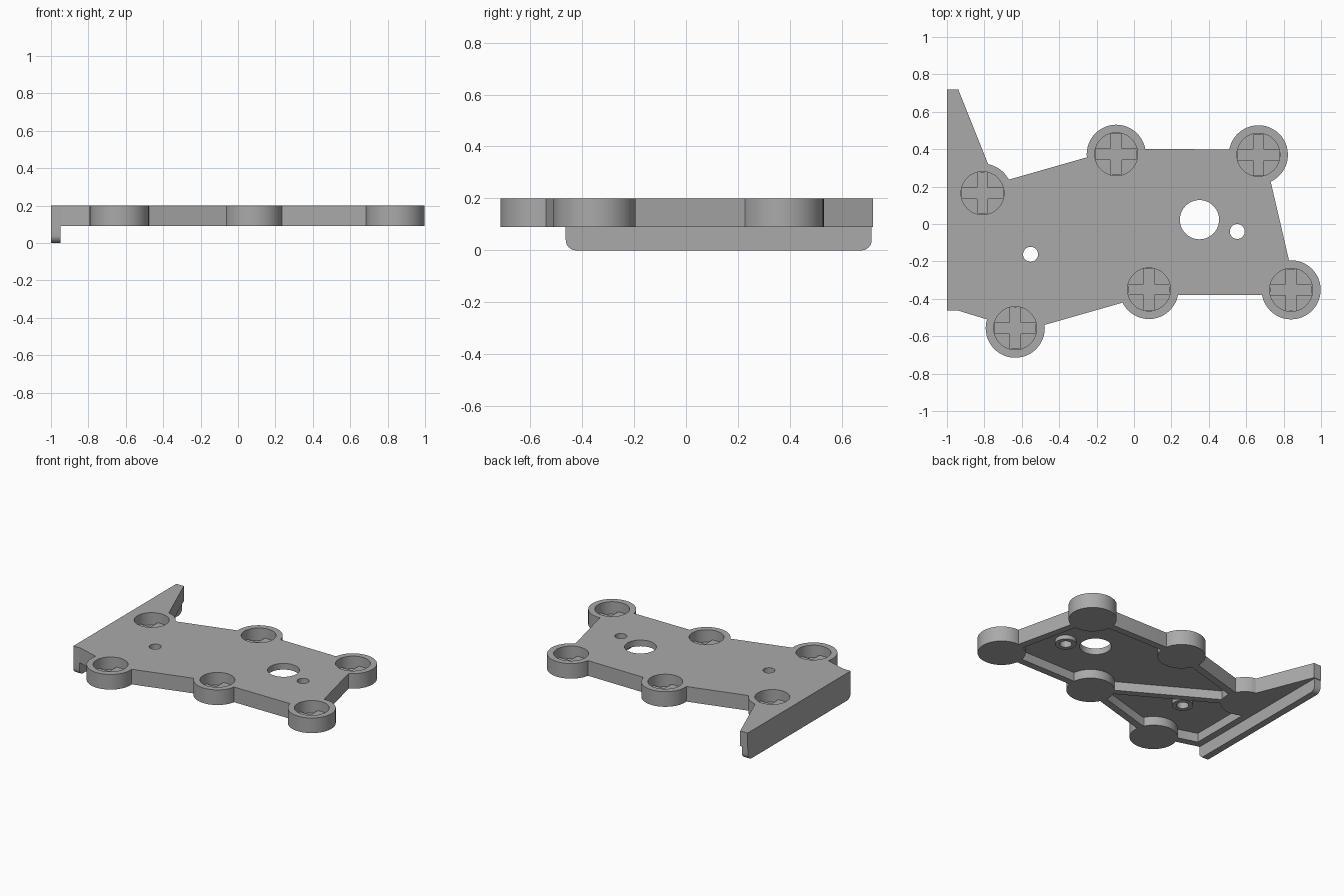
import bpy, bmesh, math
from mathutils import Vector

old = bpy.data.objects.get("Cube")
if old:
    bpy.data.objects.remove(old, do_unlink=True)

TOP, BASE, ROOF, FLOOR = 0.2, 0.09, 0.155, 0.11
BOSS_R, POCKET_R = 0.158, 0.115
BOSSES = [(-0.81, 0.165), (-0.095, 0.373), (0.665, 0.37),
          (0.84, -0.352), (0.08, -0.35), (-0.635, -0.557)]

grey = bpy.data.materials.new("plain grey")
grey.use_nodes = True
grey.diffuse_color = (0.4, 0.4, 0.4, 1)
grey.node_tree.nodes["Principled BSDF"].inputs["Base Color"].default_value = (0.4, 0.4, 0.4, 1)


def prism(name, points, low, high, axis="z"):
    """Extrude a closed outline along z, or along x for a (y, z) outline."""
    def place(a, b, h):
        return (a, b, h) if axis == "z" else (h, a, b)
    bm = bmesh.new()
    face = bm.faces.new([bm.verts.new(place(a, b, low)) for a, b in points])
    new = bmesh.ops.extrude_face_region(bm, geom=[face])["geom"]
    bmesh.ops.translate(bm, vec=place(0, 0, high - low),
                        verts=[v for v in new if isinstance(v, bmesh.types.BMVert)])
    bmesh.ops.recalc_face_normals(bm, faces=bm.faces)
    mesh = bpy.data.meshes.new(name)
    bm.to_mesh(mesh)
    bm.free()
    mesh.materials.append(grey)
    obj = bpy.data.objects.new(name, mesh)
    bpy.context.collection.objects.link(obj)
    return obj


def arc(cx, cy, r, start=0, end=360, n=48):
    closed = end - start == 360
    steps = n if closed else n + 1
    angles = [math.radians(start + (end - start) * i / n) for i in range(steps)]
    return [(cx + r * math.cos(t), cy + r * math.sin(t)) for t in angles]


def bar(a, b, width):
    """Outline of a straight bar between two points."""
    a, b = Vector(a), Vector(b)
    d = (b - a).normalized() * width / 2
    side = Vector((-d.y, d.x))
    return [tuple(p) for p in (a - side, b - side, b + side, a + side)]


def combine(body, tool, operation):
    """Apply a boolean and remove the tool."""
    mod = body.modifiers.new("cut", "BOOLEAN")
    mod.operation, mod.solver, mod.object = operation, "EXACT", tool
    deps = bpy.context.evaluated_depsgraph_get()
    mesh = bpy.data.meshes.new_from_object(body.evaluated_get(deps))
    body.modifiers.clear()
    body.data = mesh
    bpy.data.objects.remove(tool, do_unlink=True)


# Plate with a hollow underside
outline = [(-1, -0.463), (-0.94, -0.463), (-0.78, -0.512), (-0.48, -0.54),
           (-0.06, -0.42), (0.23, -0.38), (0.69, -0.38), (0.83, -0.2),
           (0.73, 0.23), (0.51, 0.398), (0.06, 0.402), (-0.25, 0.357),
           (-0.67, 0.237), (-0.78, 0.32), (-0.94, 0.72), (-1, 0.72)]
body = prism("mounting_plate", outline, BASE, TOP)
hollow = [(-0.9, -0.42), (-0.77, -0.46), (-0.48, -0.487), (-0.05, -0.365),
          (0.2, -0.33), (0.7, -0.33), (0.775, -0.2), (0.68, 0.22),
          (0.51, 0.348), (0.06, 0.352), (-0.25, 0.305), (-0.7, 0.175), (-0.9, 0.1)]
combine(body, prism("hollow", hollow, BASE - 0.05, ROOF), "DIFFERENCE")

# Side lip with rounded lower corners
lip = ([(0.715, TOP)] + [(-0.463, TOP)] + arc(-0.423, 0.04, 0.04, 180, 270, 8)
       + arc(0.675, 0.04, 0.04, 270, 360, 8))
combine(body, prism("side_lip", lip, -1, -0.95, "x"), "UNION")

# Bosses, diagonal rib and small collars
for c in BOSSES:
    combine(body, prism("boss", arc(*c, BOSS_R), BASE, TOP), "UNION")
combine(body, prism("rib", bar(BOSSES[0], BOSSES[4], 0.05), BASE, ROOF + 0.01), "UNION")
SMALL_HOLES = [(0.552, -0.04), (-0.553, -0.162)]
for c in SMALL_HOLES:
    combine(body, prism("collar", arc(*c, 0.07, n=32), ROOF - 0.03, ROOF + 0.01), "UNION")

# Pockets and through holes
for c in BOSSES:
    combine(body, prism("pocket", arc(*c, POCKET_R), FLOOR, TOP + 0.1), "DIFFERENCE")
for c, r in [(SMALL_HOLES[0], 0.04), (SMALL_HOLES[1], 0.04), ((0.35, 0.023), 0.105)]:
    combine(body, prism("hole", arc(*c, r, n=40), -0.1, TOP + 0.1), "DIFFERENCE")

# Raised cross in each pocket
for i, (x, y) in enumerate(BOSSES):
    w, r = 0.03, POCKET_R - 0.003
    cross = [(x + a, y + b) for a, b in
             [(r, -w), (r, w), (w, w), (w, r), (-w, r), (-w, w),
              (-r, w), (-r, -w), (-w, -w), (-w, -r), (w, -r), (w, -w)]]
    prism(f"pocket_cross_{i + 1}", cross, FLOOR - 0.005, FLOOR + 0.02)

bpy.ops.object.select_all(action="DESELECT")
body.select_set(True)
bpy.context.view_layer.objects.active = body
bpy.ops.object.shade_smooth_by_angle(angle=math.radians(30))
